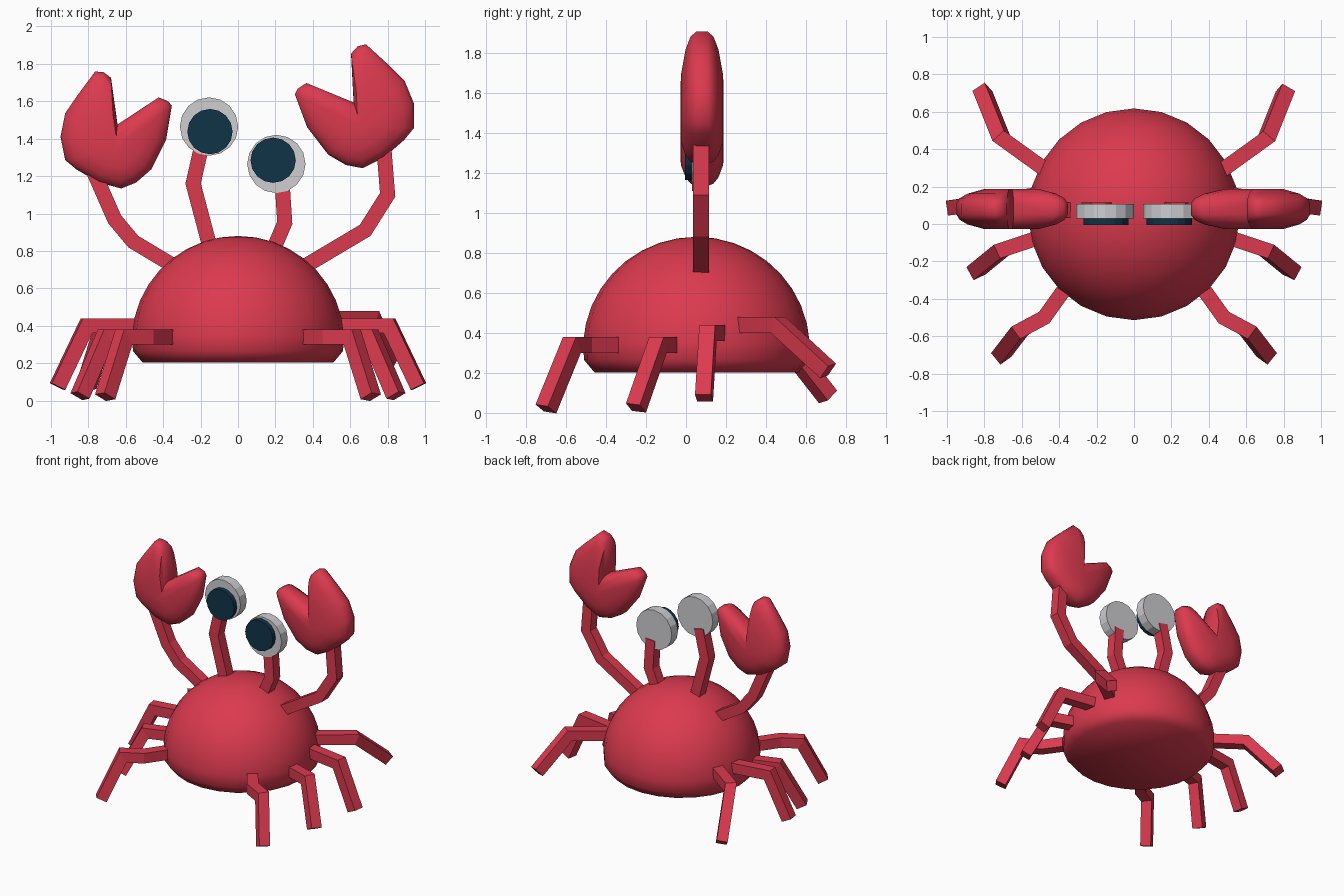
import bpy, bmesh
from math import pi, sin, cos, radians
from mathutils import Vector, Matrix

if "Cube" in bpy.data.objects:
    bpy.data.objects.remove(bpy.data.objects["Cube"], do_unlink=True)


def material(name, rgb):
    m = bpy.data.materials.new(name)
    m.use_nodes = True
    m.diffuse_color = (*rgb, 1)
    bsdf = next(n for n in m.node_tree.nodes if n.type == 'BSDF_PRINCIPLED')
    bsdf.inputs["Base Color"].default_value = (*rgb, 1)
    bsdf.inputs["Roughness"].default_value = 0.8
    return m


RED = material("shell red", (0.71, 0.042, 0.077))
WHITE = material("eye white", (0.62, 0.61, 0.64))
NAVY = material("pupil navy", (0.005, 0.033, 0.064))
MID_Y = 0.075


def finish(bm, name, mat, smooth=None):
    bmesh.ops.recalc_face_normals(bm, faces=bm.faces)
    mesh = bpy.data.meshes.new(name)
    bm.to_mesh(mesh)
    bm.free()
    mesh.materials.append(mat)
    ob = bpy.data.objects.new(name, mesh)
    bpy.context.collection.objects.link(ob)
    if smooth:
        bpy.ops.object.select_all(action='DESELECT')
        ob.select_set(True)
        bpy.context.view_layer.objects.active = ob
        bpy.ops.object.shade_smooth_by_angle(angle=radians(smooth))
    return ob


def bridge(bm, rings):
    for a, b in zip(rings, rings[1:]):
        n = len(a)
        for i in range(n):
            j = (i + 1) % n
            bm.faces.new((a[i], a[j], b[j], b[i]))


def beam(name, points, ref, half=0.04):
    """Square bar along a path, with mitred joints."""
    pts = [Vector(p) for p in points]
    dirs = [(b - a).normalized() for a, b in zip(pts, pts[1:])]
    side = dirs[0].cross(Vector(ref)).normalized() * half
    up = side.cross(dirs[0]).normalized() * half
    corners = [pts[0] + side * i + up * j
               for i, j in ((1, 1), (-1, 1), (-1, -1), (1, -1))]
    bm = bmesh.new()
    rings = [[bm.verts.new(c) for c in corners]]
    for k, d in enumerate(dirs):
        normal = d + dirs[min(k + 1, len(dirs) - 1)]
        target = pts[k + 1]
        corners = [c + d * ((target - c).dot(normal) / d.dot(normal)) for c in corners]
        rings.append([bm.verts.new(c) for c in corners])
    bridge(bm, rings)
    bm.faces.new(rings[0])
    bm.faces.new(rings[-1])
    return finish(bm, name, RED)


def disc(name, x, z, y0, y1, radius, mat):
    bm = bmesh.new()
    place = Matrix.Translation((x, (y0 + y1) / 2, z)) @ Matrix.Rotation(pi / 2, 4, 'X')
    bmesh.ops.create_cone(bm, cap_ends=True, segments=16, radius1=radius,
                          radius2=radius, depth=y1 - y0, matrix=place)
    return finish(bm, name, mat)


# Domed body with a chamfered flat base
profile = [(0.51, 0.203), (0.562, 0.265)]
profile += [(0.567 * cos(a), 0.32 + 0.56 * sin(a))
            for a in (pi / 2 * (0.04 + 0.96 * i / 9) for i in range(9))]
SEG = 24
bm = bmesh.new()
rings = [[bm.verts.new((r * cos(2 * pi * i / SEG), 0.052 + r * sin(2 * pi * i / SEG), z))
          for i in range(SEG)] for r, z in profile]
bridge(bm, rings)
bm.faces.new(rings[0])
top = bm.verts.new((0, 0.052, 0.88))
for i in range(SEG):
    bm.faces.new((rings[-1][i], rings[-1][(i + 1) % SEG], top))
finish(bm, "body", RED, 60)

# Legs; the rear pair differs in height
LEGS = {
    "front_leg": [(0.38, -0.36, 0.34), (0.48, -0.50, 0.34), (0.61, -0.57, 0.34), (0.71, -0.70, 0.02)],
    "second_leg": [(0.50, -0.07, 0.34), (0.71, -0.14, 0.34), (0.845, -0.25, 0.025)],
    "third_leg": [(0.50, 0.16, 0.40), (0.81, 0.11, 0.40), (0.965, 0.09, 0.075)],
    "rear_leg": [(0.46, 0.28, 0.40), (0.71, 0.46, 0.40), (0.81, 0.71, 0.08)],
}
for name, path in LEGS.items():
    for side, s in (("left", 1), ("right", -1)):
        pts = [Vector((s * x, y, z)) for x, y, z in path]
        if name == "rear_leg" and s == 1:
            pts = [p + Vector((0, 0, 0.04)) for p in pts]
            pts[-1].z += 0.09
        beam(f"{side}_{name}", pts, (0, 0, 1))

# Arms and eye stalks, all in one upright plane
STALKS = {
    "right_arm": [(-0.36, 0.73), (-0.56, 0.85), (-0.66, 0.97), (-0.77, 1.22)],
    "left_arm": [(0.36, 0.72), (0.68, 0.91), (0.80, 1.10), (0.78, 1.35)],
    "right_eye_stalk": [(-0.15, 0.82), (-0.24, 1.16), (-0.19, 1.38)],
    "left_eye_stalk": [(0.19, 0.81), (0.25, 0.95), (0.235, 1.18)],
}
for name, path in STALKS.items():
    beam(name, [(x, MID_Y, z) for x, z in path], (0, 1, 0))

# Eyes
for side, eye, pupil in (("right", (-0.155, 1.465), (-0.15, 1.438)),
                         ("left", (0.205, 1.265), (0.188, 1.285))):
    disc(side + "_eye", *eye, 0.03, 0.108, 0.156, WHITE)
    disc(side + "_pupil", *pupil, -0.006, 0.03, 0.121, NAVY)

# Pincers: outline around the notch, swollen towards the middle
OUTLINE = [(0, 0), (-0.035, 0.25), (-0.075, 0.28), (-0.12, 0.283), (-0.215, 0.155),
           (-0.28, 0.06), (-0.305, -0.066), (-0.28, -0.19), (-0.22, -0.24),
           (-0.10, -0.31), (0.02, -0.342), (0.10, -0.31), (0.18, -0.24),
           (0.26, -0.08), (0.29, 0.10), (0.27, 0.125), (0.22, 0.145)]
CORE = Vector((-0.015, -0.13))


def pincer(name, notch, mirror, turn, size):
    rot = Matrix.Rotation(radians(turn), 2)
    bm = bmesh.new()

    def vert(p, y):
        q = rot @ (p * size)
        return bm.verts.new((notch[0] + mirror * q.x, MID_Y + 0.005 + y, notch[1] + q.y))

    levels = [(0.5, 0.106), (0.8, 0.082), (0.94, 0.058), (1, 0.03)]
    levels = [(s, -y) for s, y in levels] + [(s, y) for s, y in reversed(levels)]
    rings = [[vert(CORE.lerp(Vector(p), s), y) for p in OUTLINE] for s, y in levels]
    bridge(bm, rings)
    for ring, y in ((rings[0], -0.108), (rings[-1], 0.108)):
        hub = vert(CORE, y)
        for i in range(len(ring)):
            bm.faces.new((ring[i], ring[(i + 1) % len(ring)], hub))
    return finish(bm, name, RED, 55)


pincer("right_pincer", (-0.644, 1.476), 1, 0, 1)
pincer("left_pincer", (0.618, 1.594), -1, -11, 1.035)
